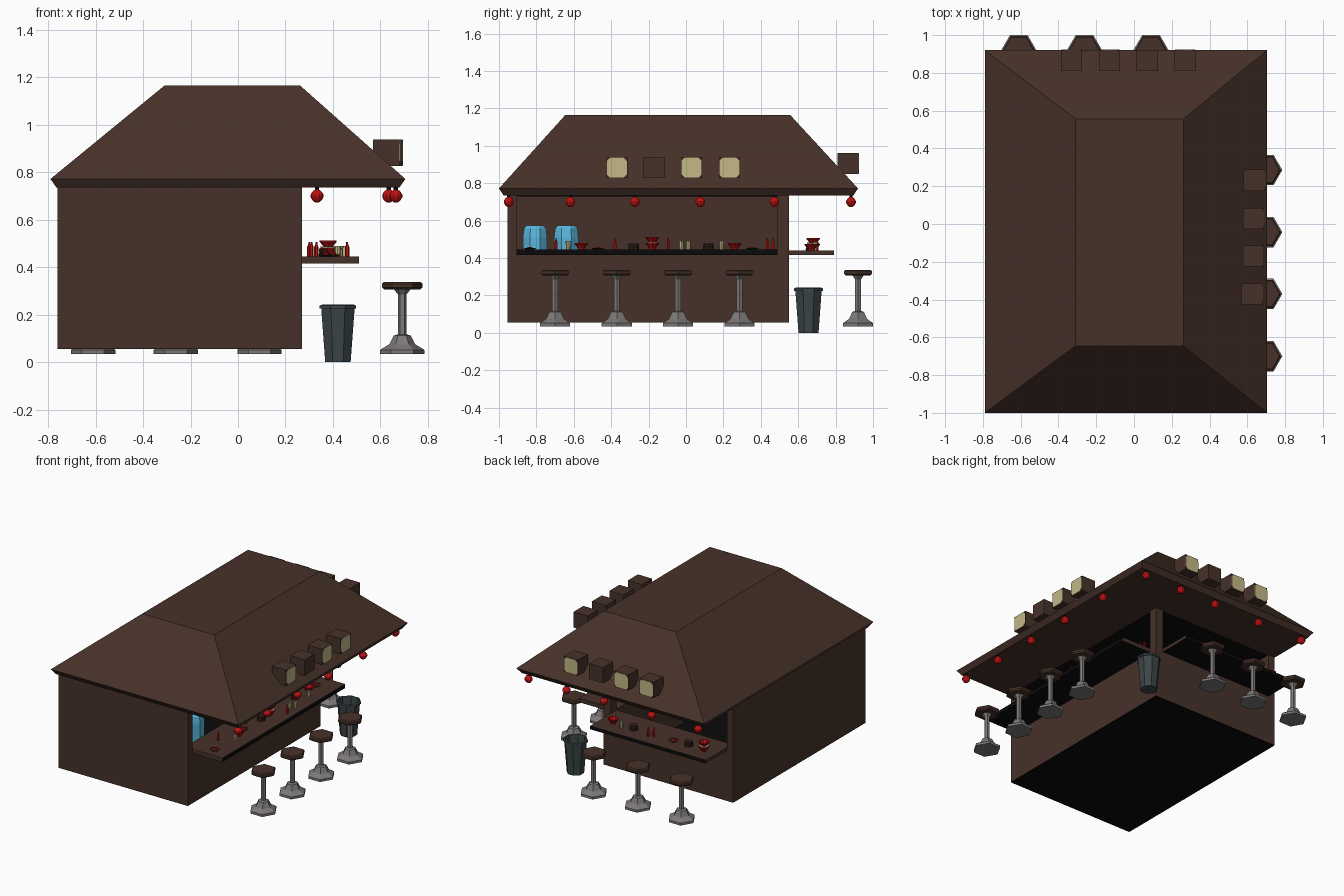
import bpy, bmesh, math
from mathutils import Vector

if "Cube" in bpy.data.objects:
    bpy.data.objects.remove(bpy.data.objects["Cube"])


def material(name, rgb):
    m = bpy.data.materials.new(name)
    m.diffuse_color = (*rgb, 1)
    m.use_nodes = True
    m.node_tree.nodes["Principled BSDF"].inputs["Base Color"].default_value = m.diffuse_color
    return m


BROWN = material("brown wood", (0.062, 0.031, 0.022))
BLACK = material("black", (0.003, 0.003, 0.003))
RED = material("red", (0.5, 0.006, 0.006))
METAL = material("grey metal", (0.2, 0.19, 0.185))
SLATE = material("slate bin", (0.045, 0.06, 0.063))
BLUE = material("light blue", (0.1, 0.48, 0.72))
CREAM = material("cream", (0.55, 0.48, 0.24))
DARK = material("dark brown", (0.028, 0.015, 0.011))


def finish(name, bm, mats):
    bmesh.ops.recalc_face_normals(bm, faces=bm.faces)
    me = bpy.data.meshes.new(name)
    bm.to_mesh(me)
    bm.free()
    for m in mats:
        me.materials.append(m)
    ob = bpy.data.objects.new(name, me)
    bpy.context.collection.objects.link(ob)
    return ob


def box(name, x, y, z, *mats, rule=None):
    """Box from (min, max) ranges; rule maps a face normal to a material index."""
    bm = bmesh.new()
    bmesh.ops.create_cube(bm, size=1)
    for v in bm.verts:
        v.co = Vector([(a + b) / 2 + c * (b - a) for c, (a, b) in zip(v.co, (x, y, z))])
    bm.normal_update()
    if rule:
        for f in bm.faces:
            f.material_index = rule(f.normal)
    return finish(name, bm, mats)


def lathe(name, profile, at, mat, sides=8, turn=0.0):
    """Spin (radius, height) points into a low-poly solid with capped ends."""
    bm = bmesh.new()
    rings = []
    for r, z in profile:
        rings.append([bm.verts.new((at[0] + r * math.cos(turn + math.tau * i / sides),
                                    at[1] + r * math.sin(turn + math.tau * i / sides),
                                    at[2] + z)) for i in range(sides)])
    for a, b in zip(rings, rings[1:]):
        for i in range(sides):
            j = (i + 1) % sides
            bm.faces.new((a[i], a[j], b[j], b[i]))
    bm.faces.new(rings[0])
    bm.faces.new(rings[-1])
    return finish(name, bm, [mat])


# roof: stacked rectangles (x0, x1, y0, y1, z), flat top and thin bevelled eave
bm = bmesh.new()
levels = [(-0.765, 0.68, -0.975, 0.895, 0.735), (-0.79, 0.705, -1.0, 0.92, 0.772),
          (-0.31, 0.262, -0.645, 0.557, 1.165)]
rings = [[bm.verts.new(p) for p in ((a, c, z), (b, c, z), (b, d, z), (a, d, z))]
         for a, b, c, d, z in levels]
for lo, hi in zip(rings, rings[1:]):
    for i in range(4):
        j = (i + 1) % 4
        bm.faces.new((lo[i], lo[j], hi[j], hi[i]))
bm.faces.new(rings[0])
bm.faces.new(rings[-1])
finish("roof", bm, [BROWN])
box("ceiling", (-0.70, 0.26), (-0.90, 0.54), (0.73, 0.736), BLACK)

# body: two closed walls, two half walls with serving openings, corner post
LOW, TOP = 0.058, 0.735
box("floor", (-0.76, 0.27), (-0.955, 0.55), (0.055, LOW), BLACK)
box("left_wall", (-0.76, -0.71), (-0.955, 0.55), (LOW, TOP), BROWN)
box("front_wall", (-0.71, 0.27), (-0.955, -0.905), (LOW, TOP), BROWN)
box("right_half_wall", (0.21, 0.27), (-0.905, 0.55), (LOW, 0.416), BROWN)
box("back_half_wall", (-0.71, 0.21), (0.49, 0.55), (LOW, 0.416), BROWN)
box("corner_post", (0.21, 0.27), (0.49, 0.55), (0.416, TOP), BROWN)

# counters: black outer edge and underside, brown elsewhere
box("right_counter", (0.21, 0.51), (-0.905, 0.49), (0.416, 0.445), BROWN, BLACK,
    rule=lambda n: int(n.x > 0.5 or n.z < -0.5))
box("back_counter", (-0.71, 0.21), (0.49, 0.79), (0.416, 0.44), BROWN, BLACK,
    rule=lambda n: int(n.y > 0.5 or n.z < -0.5))

# stools
stool_spots = [(0.692, y) for y in (-0.70, -0.37, -0.043, 0.286)]
stool_spots += [(x, 0.92) for x in (-0.61, -0.262, 0.09)]
for x, y in stool_spots:
    lathe("stool_base", [(0.093, 0.035), (0.093, 0.052), (0.055, 0.075), (0.036, 0.112),
                         (0.018, 0.117), (0.018, 0.285), (0.036, 0.308)],
          (x, y, 0), METAL, 6)
    lathe("stool_seat", [(0.075, 0.306), (0.086, 0.315), (0.086, 0.33), (0.078, 0.337)],
          (x, y, 0), BROWN, 6)

# open rubbish bin
lathe("bin", [(0.058, 0), (0.076, 0.225), (0.083, 0.225), (0.083, 0.238), (0.073, 0.242),
              (0.054, 0.02)], (0.421, 0.655, 0), SLATE, 8, math.pi / 8)

# blue barrels inside
for y in (-0.807, -0.64):
    lathe("barrel", [(0.056, 0), (0.07, 0.44), (0.07, 0.455), (0.064, 0.5), (0.05, 0.515)],
          (0.1, y, LOW), BLUE, 8, math.pi / 8)

# lanterns under the eaves
lantern_spots = [(0.665, y) for y in (-0.948, -0.618, -0.273, 0.077, 0.472)]
lantern_spots += [(x, 0.882) for x in (0.635, 0.333, 0.035, -0.345, -0.715)]
for x, y in lantern_spots:
    lathe("lantern", [(0.008, -0.027), (0.019, -0.019), (0.027, -0.006), (0.027, 0.006),
                      (0.019, 0.019), (0.008, 0.027)], (x, y, 0.70), RED, 10)
    lathe("lantern_cap", [(0.009, 0.026), (0.009, 0.036)], (x, y, 0.70), BLACK, 6)


# roof signs: cubes, most with a clipped cream face plate
def sign(cx, cy, cz, axis, lit):
    h = 0.056
    box("sign_box", (cx - h, cx + h), (cy - h, cy + h), (cz - h, cz + h), BROWN)
    if not lit:
        return
    bm = bmesh.new()
    pts = [(s * a, t * b) for s, t, pair in
           ((1, 1, ((0.054, 0.036), (0.036, 0.054))), (-1, 1, ((0.036, 0.054), (0.054, 0.036))),
            (-1, -1, ((0.054, 0.036), (0.036, 0.054))), (1, -1, ((0.036, 0.054), (0.054, 0.036))))
           for a, b in pair]
    out = h + 0.003
    vs = [bm.verts.new((cx + out, cy + u, cz + v) if axis == "x" else (cx + u, cy + out, cz + v))
          for u, v in pts]
    f = bm.faces.new(vs)
    ext = bmesh.ops.extrude_face_region(bm, geom=[f])
    back = Vector((-0.004, 0, 0)) if axis == "x" else Vector((0, -0.004, 0))
    bmesh.ops.translate(bm, vec=back, verts=[g for g in ext["geom"]
                                             if isinstance(g, bmesh.types.BMVert)])
    finish("sign_face", bm, [CREAM])


for i, y in enumerate((-0.37, -0.17, 0.03, 0.232)):
    sign((0.625, 0.632, 0.632, 0.637)[i], y, 0.883, "x", i != 1)
for i, x in enumerate((-0.33, -0.13, 0.07, 0.27)):
    sign(x, 0.865, 0.905, "y", i != 2)


# tableware
def bowl(x, y, z):
    lathe("bowl", [(0.016, 0), (0.018, 0.008), (0.036, 0.03), (0.036, 0.036), (0.03, 0.036),
                   (0.015, 0.012)], (x, y, z), RED)


def bowl_stack(x, y, z):
    bowl(x, y, z)
    lathe("bowl_rim", [(0.03, 0.034), (0.034, 0.042)], (x, y, z), CREAM)
    bowl(x, y, z + 0.032)


def bottle(x, y, z):
    lathe("sauce_bottle", [(0.009, 0), (0.009, 0.04), (0.004, 0.052), (0.004, 0.062)],
          (x, y, z), RED, 6)


def cup(x, y, z):
    lathe("cup", [(0.011, 0), (0.014, 0.045), (0.011, 0.045), (0.009, 0.008)],
          (x, y, z), CREAM)


def steamer(x, y, z):
    for k in range(2):
        lathe("steamer", [(0.028, 0), (0.028, 0.014), (0.025, 0.017)],
              (x, y, z + k * 0.017), DARK)


def plate(x, y, z):
    lathe("plate", [(0.022, 0), (0.036, 0.009), (0.03, 0.009)], (x, y, z), DARK)
    lathe("plate_food", [(0.02, 0.008), (0.012, 0.015)], (x, y, z), RED, 6)


right_items = [(plate, 0.40, -0.835), (bottle, 0.33, -0.695), (cup, 0.42, -0.63),
               (bowl, 0.40, -0.56), (plate, 0.37, -0.47), (bottle, 0.33, -0.38),
               (steamer, 0.38, -0.28), (bowl_stack, 0.38, -0.18), (bottle, 0.46, -0.095),
               (cup, 0.43, -0.025), (cup, 0.45, 0.012), (steamer, 0.37, 0.12),
               (cup, 0.43, 0.19), (bowl, 0.38, 0.26), (plate, 0.37, 0.355),
               (bottle, 0.31, 0.435), (bottle, 0.30, 0.465)]
back_items = [(bowl, 0.11, 0.67), (cup, 0.03, 0.69), (steamer, -0.055, 0.67),
              (bottle, -0.19, 0.70), (bottle, -0.22, 0.68), (plate, -0.37, 0.67),
              (steamer, -0.49, 0.67), (bowl_stack, -0.62, 0.68)]
for make, x, y in right_items:
    make(x, y, 0.445)
for make, x, y in back_items:
    make(x, y, 0.44)
